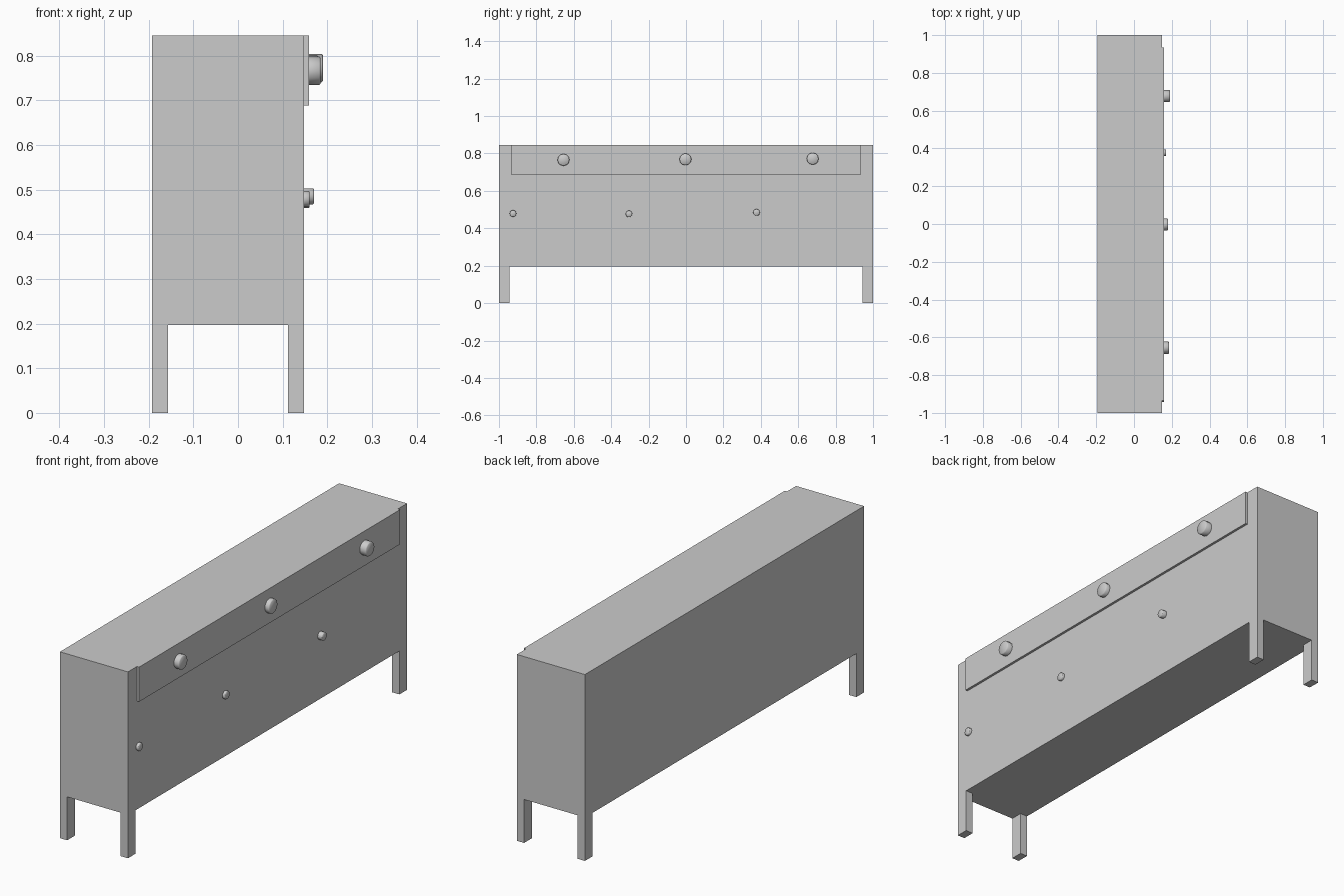
import bpy, bmesh, math
from mathutils import Matrix, Vector

if "Cube" in bpy.data.objects:
    bpy.data.objects.remove(bpy.data.objects["Cube"])

X0, X1, Z0, Z1 = -0.193, 0.148, 0.197, 0.845   # carcass limits
LEG_X, LEG_Y = 0.036, 0.055                    # leg section


def finish(name, bm):
    bmesh.ops.recalc_face_normals(bm, faces=bm.faces)
    mesh = bpy.data.meshes.new(name)
    bm.to_mesh(mesh)
    bm.free()
    obj = bpy.data.objects.new(name, mesh)
    bpy.context.collection.objects.link(obj)
    return obj


def box(lo, hi):
    bm = bmesh.new()
    lo, hi = Vector(lo), Vector(hi)
    bmesh.ops.create_cube(bm, size=1, matrix=Matrix.Translation((lo + hi) / 2)
                          @ Matrix.Diagonal((*(hi - lo), 1)))
    return bm


def knob(name, x, y, z, radius, length):
    bm = bmesh.new()
    bmesh.ops.create_cone(bm, cap_ends=True, segments=12, radius1=radius, radius2=radius,
                          depth=length,
                          matrix=Matrix.Translation((x + length / 2, y, z))
                          @ Matrix.Rotation(math.pi / 2, 4, 'Y'))
    # softened rim on the outer cap
    rim = [e for e in bm.edges if all(v.co.x > x + length * 0.9 for v in e.verts)]
    bmesh.ops.bevel(bm, geom=rim, offset=radius * 0.1, segments=1, affect='EDGES')
    obj = finish(name, bm)
    bpy.ops.object.select_all(action='DESELECT')
    obj.select_set(True)
    bpy.context.view_layer.objects.active = obj
    bpy.ops.object.shade_smooth_by_angle(angle=math.radians(50))


# carcass with four flush corner legs drawn out of its underside
bm = box((X0, -1, Z0), (X1, 1, Z1))
for co, no in (((X0 + LEG_X, 0, 0), (1, 0, 0)), ((X1 - LEG_X, 0, 0), (1, 0, 0)),
               ((0, -1 + LEG_Y, 0), (0, 1, 0)), ((0, 1 - LEG_Y, 0), (0, 1, 0))):
    bmesh.ops.bisect_plane(bm, geom=bm.verts[:] + bm.edges[:] + bm.faces[:],
                           plane_co=co, plane_no=no)
corners = []
for f in bm.faces:
    c = f.calc_center_median()
    if (abs(c.z - Z0) < 1e-4 and abs(c.y) > 1 - LEG_Y
            and not X0 + LEG_X < c.x < X1 - LEG_X):
        corners.append(f)
for f in bmesh.ops.extrude_discrete_faces(bm, faces=corners)["faces"]:
    for v in f.verts:
        v.co.z = 0
finish("cabinet_body_and_legs", bm)

# upper drawer front
finish("drawer_front", box((X1, -0.935, 0.688), (0.159, 0.935, Z1)))

# large drawer knobs: y, z, projection
for i, (y, z, d) in enumerate(((-0.655, 0.766, 0.027), (-0.003, 0.769, 0.022),
                               (0.677, 0.772, 0.032))):
    knob(f"drawer_knob_{i + 1}", 0.158, y, z, 0.032, d)

# small door knobs
for i, (y, z, d) in enumerate(((-0.925, 0.479, 0.012), (-0.305, 0.477, 0.012),
                               (0.377, 0.485, 0.022))):
    knob(f"door_knob_{i + 1}", X1, y, z, 0.018, d)
